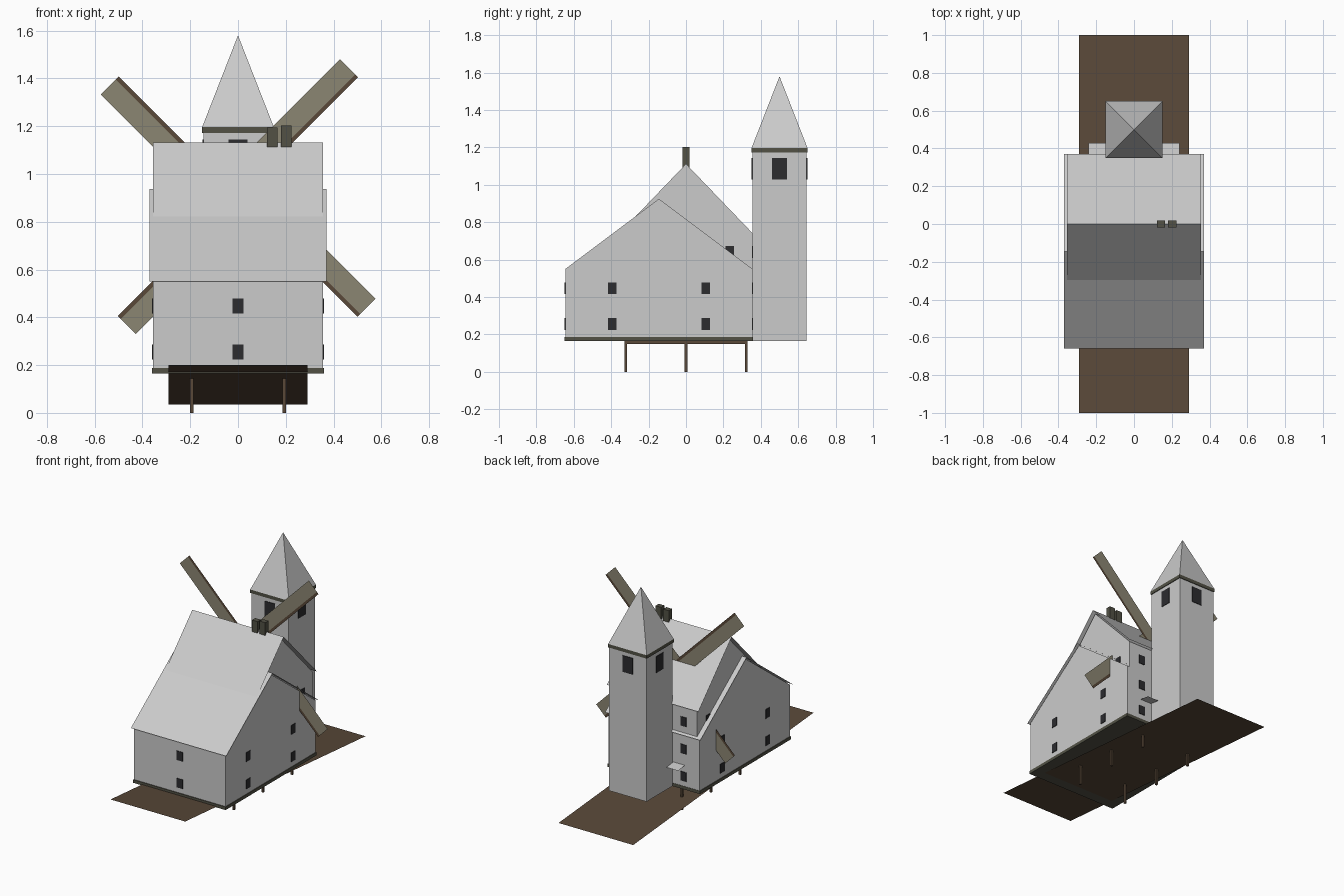
import bpy, math

if "Cube" in bpy.data.objects:
    bpy.data.objects.remove(bpy.data.objects["Cube"])


def material(name, rgb):
    m = bpy.data.materials.new(name)
    m.diffuse_color = (*rgb, 1)
    m.use_nodes = True
    m.node_tree.nodes["Principled BSDF"].inputs["Base Color"].default_value = m.diffuse_color
    return m


BROWN = material("brown_wood", (0.10, 0.065, 0.04))
OLIVE = material("dark_trim", (0.085, 0.083, 0.06))
DARK = material("dark_window", (0.025, 0.025, 0.028))
CLOTH = material("sail_cloth", (0.26, 0.24, 0.17))


def mesh(name, verts, faces, mat=None):
    me = bpy.data.meshes.new(name)
    me.from_pydata(verts, [], faces)
    ob = bpy.data.objects.new(name, me)
    bpy.context.collection.objects.link(ob)
    if mat:
        me.materials.append(mat)
    return ob


def box(name, x, y, z, mat=None):
    """Box from (min, max) ranges."""
    v = [(a, b, c) for a in x for b in y for c in z]
    f = [(0, 1, 3, 2), (4, 6, 7, 5), (0, 4, 5, 1), (2, 3, 7, 6), (0, 2, 6, 4), (1, 5, 7, 3)]
    return mesh(name, v, f, mat)


def extrude_x(name, profile, half):
    """Close a (y, z) profile and extrude it across x."""
    n = len(profile)
    v = [(s * half, y, z) for s in (-1, 1) for y, z in profile]
    f = [tuple(reversed(range(n))), tuple(range(n, 2 * n))]
    f += [(i, (i + 1) % n, n + (i + 1) % n, n + i) for i in range(n)]
    return mesh(name, v, f)


def roof_sheet(name, half, path):
    """Thin folded roof sheet along a (y, z) path."""
    v = [(s * half, y, z) for y, z in path for s in (-1, 1)]
    f = [(2 * i, 2 * i + 1, 2 * i + 3, 2 * i + 2) for i in range(len(path) - 1)]
    return mesh(name, v, f)


def window(name, c, w, h, axis, t=0.004):
    half = [w / 2, w / 2, h / 2]
    half[axis] = t
    box(name, *[(c[i] - half[i], c[i] + half[i]) for i in range(3)], DARK)


# Sloping ground strip, higher at the front
mesh("ground_strip", [(-0.29, -1, 0.2), (0.29, -1, 0.2), (0.29, 1, 0.035), (-0.29, 1, 0.035)],
     [(0, 1, 2, 3)], BROWN)

# House bodies and roofs
extrude_x("lower_house", [(-0.645, 0.167), (0.355, 0.167), (0.355, 0.55),
                          (-0.145, 0.925), (-0.645, 0.55)], 0.355)
extrude_x("upper_house", [(-0.355, 0.54), (0.355, 0.54), (0.355, 0.742),
                          (0, 1.112), (-0.355, 0.742)], 0.335)
roof_sheet("lower_roof", 0.37, [(-0.66, 0.55), (-0.145, 0.937), (0.37, 0.55)])
roof_sheet("upper_roof", 0.355, [(-0.37, 0.747), (0, 1.132), (0.37, 0.747)])
box("base_trim", (-0.359, 0.359), (-0.65, 0.357), (0.165, 0.187), OLIVE)

# Underframe and legs
for x in (-0.194, 0.194):
    box("floor_beam", (x - 0.008, x + 0.008), (-0.33, 0.33), (0.15, 0.165), BROWN)
    for y in (-0.323, 0, 0.323):
        box("leg", (x - 0.007, x + 0.007), (y - 0.007, y + 0.007), (0, 0.165), BROWN)

# Tower with trim and pyramid roof
box("tower", (-0.145, 0.145), (0.355, 0.645), (0.165, 1.175))
box("tower_trim", (-0.15, 0.15), (0.35, 0.65), (1.172, 1.196), OLIVE)
mesh("tower_roof", [(-0.15, 0.35, 1.196), (0.15, 0.35, 1.196), (0.15, 0.65, 1.196),
                    (-0.15, 0.65, 1.196), (0, 0.5, 1.58)],
     [(3, 2, 1, 0), (0, 1, 4), (1, 2, 4), (2, 3, 4), (3, 0, 4)])
for s in (-1, 1):
    window("tower_window", (s * 0.145, 0.5, 1.087), 0.08, 0.115, 0)
    window("tower_window", (0, 0.5 + s * 0.145, 1.087), 0.08, 0.115, 1)

# House windows and back awnings
for z in (0.255, 0.447):
    window("front_window", (0, -0.645, z), 0.048, 0.064, 1)
    for s in (-1, 1):
        window("back_window", (s * 0.23, 0.355, z), 0.045, 0.064, 1)
        for y in (-0.395, 0.105):
            window("side_window", (s * 0.355, y, z), 0.045, 0.064, 0)
for s in (-1, 1):
    window("upper_back_window", (s * 0.23, 0.355, 0.64), 0.045, 0.064, 1)
    window("upper_side_window", (s * 0.335, 0.235, 0.64), 0.045, 0.064, 0)
    mesh("awning", [(s * 0.15, 0.355, 0.335), (s * 0.24, 0.355, 0.335),
                    (s * 0.24, 0.43, 0.325), (s * 0.15, 0.43, 0.325)],
         [(0, 1, 2, 3) if s > 0 else (3, 2, 1, 0)])

# Twin chimneys
for x, top in ((0.143, 1.195), (0.202, 1.203)):
    box("chimney", (x - 0.022, x + 0.022), (-0.018, 0.018), (1.09, top), OLIVE)

# Four flat sails, each a spar strip with cloth on one side
for k in range(4):
    a = math.radians(45 + 90 * k)
    for name, t0, t1, mat in (("sail_spar", -0.002, 0.015, BROWN), ("sail_cloth", 0.015, 0.104, CLOTH)):
        pts = [(0, t0), (0.709, t0), (0.709, t1), (0, t1)]
        mesh(name, [(r * math.cos(a) - t * math.sin(a), 0.175,
                     0.905 + r * math.sin(a) + t * math.cos(a)) for r, t in pts],
             [(0, 1, 2, 3)], mat)
